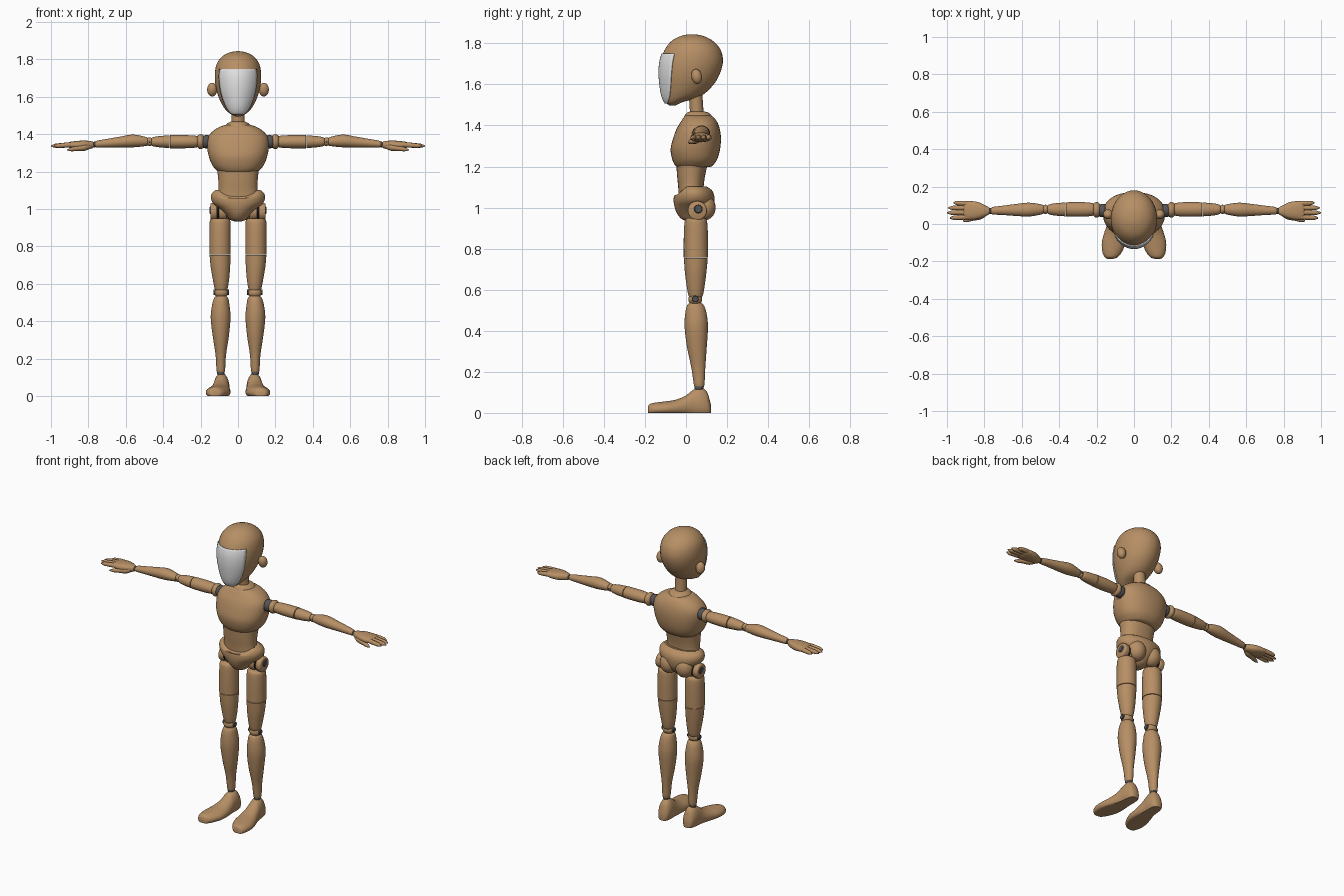
import bpy, bmesh, math
from mathutils import Vector, Matrix


def material(name, rgb):
    m = bpy.data.materials.new(name)
    m.diffuse_color = (*rgb, 1)
    return m


WOOD = material("wood", (0.47, 0.275, 0.13))
WHITE = material("face_white", (0.75, 0.75, 0.76))
GREY = material("joint_grey", (0.09, 0.09, 0.095))
BLACK = material("slot_black", (0.01, 0.01, 0.01))


def finish(name, bm, mat, mirror=False):
    bmesh.ops.recalc_face_normals(bm, faces=bm.faces)
    for f in bm.faces:
        f.smooth = True
    me = bpy.data.meshes.new(name)
    bm.to_mesh(me)
    bm.free()
    me.set_sharp_from_angle(angle=math.radians(40))
    me.materials.append(mat)
    ob = bpy.data.objects.new(name, me)
    bpy.context.collection.objects.link(ob)
    if mirror:
        ob.modifiers.new("Mirror", 'MIRROR')
    return ob


def smooth_sections(secs, steps=4):
    """Catmull-Rom interpolation of the section values."""
    out = []
    for i in range(len(secs) - 1):
        p = [secs[max(i - 1, 0)], secs[i], secs[i + 1], secs[min(i + 2, len(secs) - 1)]]
        for k in range(steps):
            t = k / steps
            out.append([0.5 * (2 * b + (c - a) * t + (2 * a - 5 * b + 4 * c - d) * t * t
                               + (3 * b - a - 3 * c + d) * t ** 3) for a, b, c, d in zip(*p)])
    return out + [list(secs[-1])]


def loft(name, axis, secs, mat=WOOD, mirror=False, n=28, power=2.0, deform=None):
    """Sections are (position, centre a, centre b, radius a, radius b)."""
    bm = bmesh.new()
    rings = []
    for t, a, b, ra, rb in smooth_sections(secs):
        ring = []
        for i in range(n):
            c, s = math.cos(2 * math.pi * i / n), math.sin(2 * math.pi * i / n)
            u = a + max(ra, .001) * math.copysign(abs(c) ** (2 / power), c)
            v = b + max(rb, .001) * math.copysign(abs(s) ** (2 / power), s)
            co = Vector({'x': (t, u, v), 'y': (u, t, v), 'z': (u, v, t)}[axis])
            ring.append(bm.verts.new(deform(co) if deform else co))
        rings.append(ring)
    for r, q in zip(rings, rings[1:]):
        for i in range(n):
            j = (i + 1) % n
            bm.faces.new((r[i], r[j], q[j], q[i]))
    bm.faces.new(rings[0])
    bm.faces.new(rings[-1])
    return finish(name, bm, mat, mirror)


def ball(name, loc, r, mat=WOOD, mirror=True, tilt=0):
    bm = bmesh.new()
    M = Matrix.Translation(loc) @ Matrix.Rotation(tilt, 4, 'X') @ Matrix.Diagonal((*r, 1))
    bmesh.ops.create_uvsphere(bm, u_segments=24, v_segments=16, radius=1, matrix=M)
    return finish(name, bm, mat, mirror)


def disc(name, x0, x1, y, z, r, mat=WOOD):
    """Cylinder lying along x with softened rims."""
    e = min(.006, (x1 - x0) / 3)
    return loft(name, 'x', [(x0, y, z, r - e, r - e), (x0 + e, y, z, r, r),
                            (x1 - e, y, z, r, r), (x1, y, z, r - e, r - e)], mat, True)


def limb(name, p0, p1, radii, squash=1.0):
    """Round tapering digit between two points."""
    (x0, y0, z0), (x1, y1, z1) = p0, p1
    k = len(radii) - 1
    secs = [(x0 + (x1 - x0) * i / k, y0 + (y1 - y0) * i / k, z0 + (z1 - z0) * i / k,
             r, r * squash) for i, r in enumerate(radii)]
    return loft(name, 'x', secs, WOOD, True, 14)


def span(z, rx, y0, y1):
    """Body section from its front and back limits."""
    return (z, 0, (y0 + y1) / 2, rx, (y1 - y0) / 2)


# Head
HEAD = [span(1.496, .015, -.078, -.052), span(1.512, .046, -.1, -.02), span(1.545, .077, -.115, .075),
        span(1.6, .104, -.124, .135), span(1.66, .12, -.128, .168), span(1.72, .124, -.122, .18),
        span(1.775, .114, -.1, .165), span(1.815, .085, -.066, .127), span(1.837, .045, -.02, .08),
        span(1.844, .008, .015, .04)]
loft("head", 'z', HEAD, n=40)
ball("ear", (.138, .052, 1.638), (.027, .026, .037), tilt=.2)

# Face plate following the head surface
bm = bmesh.new()
rows = []
for z, cx, cy, rx, ry in smooth_sections(HEAD, 6):
    if 1.505 < z < 1.756:
        us = [.81 * (i / 10 - 1) for i in range(21)]
        rows.append([bm.verts.new((rx * u, cy - ry * math.sqrt(1 - u * u) - .003, z)) for u in us])
for r, q in zip(rows, rows[1:]):
    for i in range(20):
        bm.faces.new((r[i], r[i + 1], q[i + 1], q[i]))
plate = finish("face_plate", bm, WHITE)
sol = plate.modifiers.new("Solidify", 'SOLIDIFY')
sol.thickness, sol.offset = .006, 0

# Neck and collar
loft("neck", 'z', [(1.43, 0, .055, .036, .034), (1.5, 0, .05, .035, .033), (1.58, 0, .045, .036, .034)])
loft("neck_collar", 'z', [span(1.42, .08, -.015, .135), span(1.448, .066, -.006, .125),
                          span(1.462, .05, .005, .11), span(1.468, .037, .02, .09)])

# Torso with hollow shoulder sockets
chest = loft("chest", 'z', [span(1.197, .1, -.04, .115), span(1.205, .112, -.053, .13),
                            span(1.235, .138, -.067, .152), span(1.285, .157, -.075, .166),
                            span(1.34, .166, -.062, .17), span(1.385, .16, -.045, .164),
                            span(1.42, .13, -.024, .15), span(1.443, .09, -.008, .13),
                            span(1.452, .05, .01, .105)], n=48, power=2.25)
socket = ball("socket_cutter", (.19, .07, 1.36), (.05, .05, .05))
socket.hide_render = True
socket.hide_set(True)
cut = chest.modifiers.new("Sockets", 'BOOLEAN')
cut.operation, cut.object = 'DIFFERENCE', socket
loft("waist", 'z', [span(1.04, .112, -.035, .088), span(1.1, .104, -.038, .086),
                    span(1.15, .105, -.043, .092), span(1.21, .111, -.047, .105)], n=40, power=2.3)


def belly_dip(co):
    if co.z > 1.06 and co.y < .04:
        co.z -= .035 * max(0, 1 - (co.x / .11) ** 2) * min(1, (co.z - 1.06) / .03) * min(1, (.04 - co.y) / .05)
    return co


# Pelvis
loft("pelvis", 'z', [span(.933, .015, .01, .06), span(.943, .042, -.02, .085), span(.97, .066, -.043, .115),
                     span(1.0, .098, -.055, .132), span(1.03, .133, -.06, .138), span(1.06, .145, -.058, .137),
                     span(1.085, .139, -.048, .125), span(1.103, .118, -.034, .1)], n=48, deform=belly_dip)
ball("buttock", (.055, .09, 1.0), (.055, .054, .062))

# Hip joints: split wooden hub around a dark slot
disc("inner_hip_hub", .062, .102, .055, .985, .046)
disc("outer_hip_hub", .113, .148, .055, .985, .046)
disc("hip_slot", .1, .115, .055, .985, .042, BLACK)
disc("hip_pin", .14, .152, .06, .993, .021, GREY)

# Legs
loft("upper_thigh", 'z', [(.757, .096, .048, .057, .059), (.85, .096, .048, .057, .059),
                          (.92, .096, .048, .056, .056), (.942, .096, .048, .052, .05),
                          (.95, .096, .048, .04, .038)], mirror=True)
loft("lower_thigh", 'z', [(.56, .09, .047, .026, .026), (.572, .09, .047, .034, .035),
                          (.62, .091, .047, .043, .044), (.69, .094, .047, .052, .053),
                          (.754, .096, .048, .056, .058)], mirror=True)
ball("knee_ball", (.09, .045, .553), (.038, .034, .03))
disc("knee_pin", .05, .13, .045, .555, .016, GREY)
loft("shin", 'z', [(.125, .092, .064, .018, .02), (.14, .092, .064, .023, .026),
                   (.22, .092, .06, .028, .034), (.32, .092, .053, .043, .048), (.42, .093, .05, .053, .057),
                   (.49, .092, .048, .046, .051), (.525, .09, .046, .037, .04), (.535, .09, .046, .026, .028)],
     mirror=True)
ball("ankle_ball", (.092, .063, .125), (.02, .022, .022), GREY)


# Feet: flat-soled loft from toe to heel, (y, centre x, half width, height)
def sole(co):
    co.z = max(co.z, 0)
    return co


FOOT = [(-.186, .125, .015, .022), (-.178, .122, .034, .042), (-.15, .117, .052, .05),
        (-.1, .108, .064, .056), (-.05, .1, .06, .064), (0, .093, .05, .085), (.035, .09, .044, .112),
        (.07, .088, .042, .124), (.1, .087, .036, .105), (.115, .087, .026, .065), (.121, .087, .012, .04)]
loft("foot", 'y', [(y, x, h * .35, w, h * .65) for y, x, w, h in FOOT], mirror=True, deform=sole)

# Shoulder joints
ball("shoulder_core", (.168, .072, 1.36), (.036, .036, .036), GREY)
ball("shoulder_cap", (.2, .076, 1.36), (.026, .042, .04))
disc("shoulder_slot", .165, .225, .078, 1.36, .025, BLACK)

# Arms
loft("upper_arm", 'x', [(.213, .078, 1.36, .024, .022), (.222, .078, 1.36, .034, .031),
                        (.28, .078, 1.36, .039, .035), (.363, .078, 1.36, .038, .035)], mirror=True)
loft("lower_upper_arm", 'x', [(.367, .078, 1.36, .037, .034), (.42, .078, 1.36, .033, .03),
                              (.455, .078, 1.36, .026, .024), (.463, .078, 1.36, .018, .017)], mirror=True)
ball("elbow_ball", (.473, .078, 1.36), (.02, .023, .023))
ball("elbow_pin", (.473, .078, 1.36), (.01, .026, .012), GREY)
loft("forearm", 'x', [(.482, .078, 1.36, .018, .017), (.492, .078, 1.361, .026, .024),
                      (.56, .077, 1.364, .037, .034), (.63, .075, 1.358, .032, .029),
                      (.7, .073, 1.352, .025, .023), (.755, .071, 1.347, .02, .018),
                      (.765, .07, 1.346, .013, .012)], mirror=True)
ball("wrist_ball", (.768, .07, 1.345), (.016, .016, .015), GREY)

# Hands
loft("palm", 'x', [(.77, .07, 1.344, .014, .013), (.785, .07, 1.343, .024, .02),
                   (.83, .072, 1.342, .044, .024), (.88, .073, 1.342, .05, .02),
                   (.905, .073, 1.343, .044, .014), (.912, .073, 1.343, .03, .008)], mirror=True, power=2.4)
for i, (y, tip, ytip) in enumerate([(.038, .985, .032), (.062, 1.0, .06), (.086, .994, .086), (.109, .965, .113)]):
    limb(f"finger_{i + 1}", (.885, y, 1.344), (tip, ytip, 1.337), (.012, .0135, .0135, .0125, .011, .003))
limb("thumb", (.79, .055, 1.333), (.915, .016, 1.316), (.012, .021, .019, .015, .013, .003), .85)
